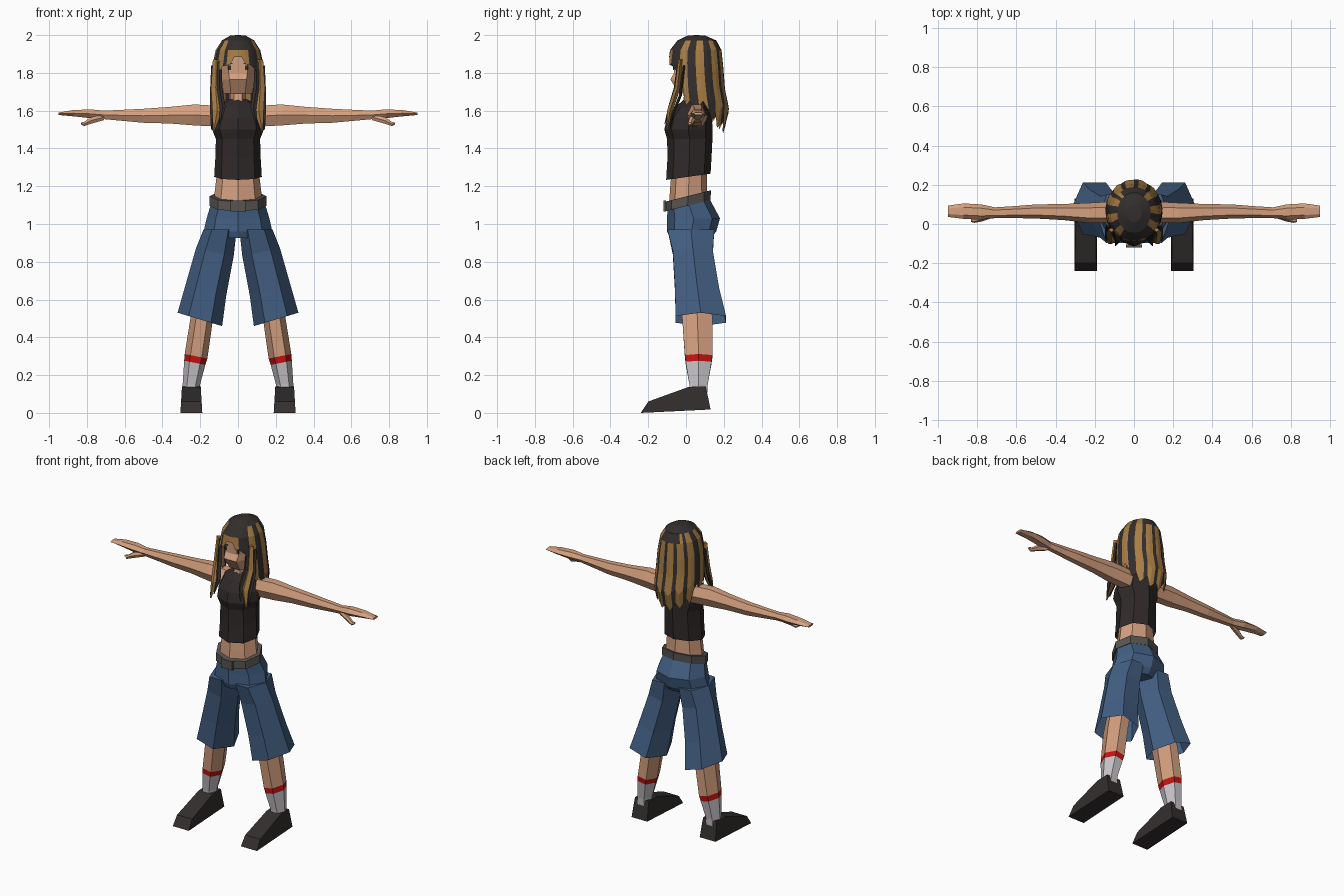
import bpy, bmesh, math
from mathutils import Vector


def mat(name, r, g, b):
    m = bpy.data.materials.new(name)
    m.diffuse_color = (r, g, b, 1)
    return m


SKIN = mat("skin", 0.66, 0.35, 0.21)
DENIM = mat("denim", 0.056, 0.115, 0.225)
SHIRT = mat("shirt_black", 0.029, 0.023, 0.022)
SHOE = mat("shoe_black", 0.034, 0.028, 0.028)
BLONDE = mat("hair_blonde", 0.39, 0.205, 0.058)
DARK = mat("hair_dark", 0.032, 0.027, 0.026)
BELT = mat("belt_grey", 0.095, 0.088, 0.082)
SOCK = mat("sock_grey", 0.58, 0.56, 0.58)
RED = mat("sock_red", 0.58, 0.006, 0.006)


def finish(name, bm, mats, mirror=False):
    bmesh.ops.recalc_face_normals(bm, faces=bm.faces)
    me = bpy.data.meshes.new(name)
    bm.to_mesh(me)
    bm.free()
    for m in mats:
        me.materials.append(m)
    ob = bpy.data.objects.new(name, me)
    bpy.context.collection.objects.link(ob)
    if mirror:
        ob.modifiers.new("mirror", 'MIRROR').use_clip = False
    return ob


def ring(z, cx, rx, y0, y1, n=8, tx=0.0, ty=0.0):
    """Horizontal section; tx and ty tilt it along x and y."""
    cy, ry = (y0 + y1) / 2, (y1 - y0) / 2
    if n == 6:
        ry /= math.sin(math.pi / 3)
    pts = []
    for i in range(n):
        a = 2 * math.pi * i / n
        dx, dy = rx * math.cos(a), ry * math.sin(a)
        pts.append(Vector((cx + dx, cy + dy, z + tx * dx + ty * dy)))
    return pts


def xring(x, y0, y1, z0, z1):
    """Six-sided section across the x axis."""
    cy, ry, cz, rz = (y0 + y1) / 2, (y1 - y0) / 2, (z0 + z1) / 2, (z1 - z0) / 2
    return [Vector((x, cy + ry * math.cos(a), cz + rz * math.sin(a) / 0.866))
            for a in (math.pi * i / 3 for i in range(6))]


def loft(name, rings, mats, seg=None, caps=(True, True), mirror=False):
    bm = bmesh.new()
    vs = [[bm.verts.new(p) for p in r] for r in rings]
    n = len(vs[0])
    for k in range(len(vs) - 1):
        for i in range(n):
            j = (i + 1) % n
            f = bm.faces.new((vs[k][i], vs[k][j], vs[k + 1][j], vs[k + 1][i]))
            f.material_index = seg[k] if seg else 0
    for cap, r in zip(caps, (vs[0], vs[-1])):
        if cap:
            bm.faces.new(r)
    return finish(name, bm, mats, mirror)


def box(name, lo, hi, m, mirror=False):
    bm = bmesh.new()
    bmesh.ops.create_cube(bm, size=1)
    for v in bm.verts:
        v.co = Vector([(lo[i] + hi[i]) / 2 + v.co[i] * (hi[i] - lo[i]) for i in range(3)])
    return finish(name, bm, [m], mirror)


# Torso: bare waist, cropped shirt, neck
loft("midriff", [ring(1.08, 0, 0.135, -0.09, 0.12), ring(1.18, 0, 0.122, -0.085, 0.112),
                 ring(1.30, 0, 0.108, -0.075, 0.11)], [SKIN])
loft("shirt", [ring(1.25, 0, 0.126, -0.105, 0.13, ty=0.14),
               ring(1.35, 0, 0.12, -0.098, 0.135), ring(1.45, 0, 0.117, -0.10, 0.14),
               ring(1.50, 0, 0.137, -0.115, 0.14), ring(1.56, 0, 0.134, -0.10, 0.138),
               ring(1.62, 0, 0.115, -0.055, 0.125), ring(1.66, 0, 0.05, -0.01, 0.10)],
     [SHIRT], caps=(False, True))
loft("neck", [ring(1.58, 0, 0.045, -0.02, 0.09, 6), ring(1.75, 0, 0.042, -0.005, 0.09, 6)], [SKIN])

# Arms with flat hands and a thumb
loft("arm", [xring(0.10, 0.005, 0.115, 1.515, 1.625), xring(0.23, 0.005, 0.108, 1.522, 1.633),
             xring(0.36, 0.02, 0.102, 1.532, 1.62), xring(0.50, 0.028, 0.10, 1.536, 1.61),
             xring(0.60, 0.03, 0.092, 1.545, 1.605), xring(0.71, 0.03, 0.085, 1.555, 1.60),
             xring(0.78, 0.022, 0.10, 1.56, 1.607), xring(0.87, 0.026, 0.105, 1.57, 1.603),
             xring(0.95, 0.036, 0.094, 1.577, 1.59)], [SKIN], mirror=True)
loft("thumb", [xring(0.71, 0.035, 0.065, 1.55, 1.58), xring(0.78, 0.012, 0.045, 1.53, 1.565),
               xring(0.815, 0.006, 0.035, 1.518, 1.54), xring(0.832, 0.01, 0.03, 1.528, 1.538)],
     [SKIN], mirror=True)

# Belt and buckle
loft("belt", [ring(1.097, 0, 0.152, -0.112, 0.13, ty=0.25),
              ring(1.148, 0, 0.15, -0.112, 0.132, ty=0.25)], [BELT])
box("buckle", (-0.04, -0.119, 1.066), (0.04, -0.105, 1.124), BELT)

# Wide denim shorts
loft("shorts_hips", [ring(0.925, 0, 0.165, -0.085, 0.13), ring(0.96, 0, 0.182, -0.10, 0.16),
                     ring(1.03, 0, 0.166, -0.10, 0.18), ring(1.11, 0, 0.142, -0.098, 0.125, ty=0.2)],
     [DENIM])
loft("shorts_leg", [ring(0.495, 0.202, 0.118, -0.055, 0.212, 6, tx=0.3),
                    ring(0.65, 0.17, 0.108, -0.058, 0.175, 6, tx=0.25),
                    ring(0.85, 0.123, 0.10, -0.07, 0.142, 6, tx=0.2),
                    ring(0.97, 0.095, 0.088, -0.098, 0.15, 6)],
     [DENIM], caps=(False, True), mirror=True)

# Legs with socks and a red band
loft("lower_leg", [ring(0.10, 0.25, 0.046, 0.02, 0.112, 6), ring(0.15, 0.247, 0.046, 0.018, 0.115, 6),
                   ring(0.265, 0.229, 0.056, -0.002, 0.135, 6, tx=0.2),
                   ring(0.30, 0.222, 0.06, -0.006, 0.14, 6, tx=0.2),
                   ring(0.50, 0.192, 0.06, -0.02, 0.14, 6), ring(0.78, 0.13, 0.065, -0.02, 0.12, 6)],
     [SOCK, RED, SKIN], seg=[0, 0, 1, 2, 2], mirror=True)

# Shoes: side profile (y, z) spread across the foot
profile = [(0.13, 0.018), (-0.24, 0.0), (-0.20, 0.06), (0.015, 0.138), (0.105, 0.14)]
loft("shoe", [[Vector((0.247 + s * (0.058 - 0.06 * z), y, z)) for y, z in profile]
              for s in (-1, 1)], [SHOE], mirror=True)

# Head with angled jaw, and eyes
loft("head", [ring(1.69, 0, 0.075, -0.035, 0.08, 6), ring(1.765, 0, 0.09, -0.083, 0.13, 6),
              ring(1.80, 0, 0.098, -0.063, 0.15, 6), ring(1.90, 0, 0.10, -0.066, 0.16, 6),
              ring(1.95, 0, 0.07, -0.03, 0.13, 6)], [SKIN])
box("eye", (0.038, -0.070, 1.815), (0.054, -0.062, 1.838), DARK, True)
box("eyebrow", (0.028, -0.070, 1.846), (0.058, -0.062, 1.852), DARK, True)

# Hair shell: section table (z, half width, front y, back y)
SECT = [(1.998, 0.04, 0.01, 0.10), (1.972, 0.085, -0.045, 0.16), (1.92, 0.118, -0.085, 0.188),
        (1.84, 0.135, -0.095, 0.197), (1.72, 0.144, -0.09, 0.205), (1.60, 0.146, -0.085, 0.23),
        (1.45, 0.125, -0.08, 0.19)]
N = 40


def section(z):
    for a, b in zip(SECT, SECT[1:]):
        if z >= b[0]:
            f = (a[0] - z) / (a[0] - b[0])
            return [p + (q - p) * f for p, q in zip(a, b)]
    return SECT[-1]


def hair_point(t, z):
    _, rx, y0, y1 = section(z)
    return Vector((rx * math.sin(t), (y0 + y1) / 2 - (y1 - y0) / 2 * math.cos(t), z))


def hair_end(i):
    """Lower edge: short fringe in front, long and ragged behind."""
    d = abs((i + N // 2) % N - N // 2) * 360 / N
    jag = 0.025 * (i % 3)
    if d < 12:
        return 1.885
    if d < 58:
        return 1.865 - 0.0012 * (d - 12) - jag * 0.3
    if d < 112:
        return 1.60 + jag
    return 1.53 - 0.0009 * (d - 112) + jag


bm = bmesh.new()
crown = bm.verts.new((0, 0.055, 2.0))
cols = []
for i in range(N):
    t, end = 2 * math.pi * i / N, hair_end(i)
    zs = [s[0] for s in SECT[:3]] + [1.92 + (end - 1.92) * k / 4 for k in range(1, 5)]
    cols.append([bm.verts.new(hair_point(t, z)) for z in zs])
STRIPES = "1110001100" "1100110110" "1101101100" "1100110111"
for i in range(N):
    a, b = cols[i], cols[(i + 1) % N]
    bm.faces.new((crown, a[0], b[0]))
    for k in range(len(a) - 1):
        f = bm.faces.new((a[k], a[k + 1], b[k + 1], b[k]))
        # dark crown, streaks growing from the sides
        side = abs(math.sin(2 * math.pi * (i + 0.5) / N)) > 0.6
        f.material_index = int(STRIPES[i]) if k > 1 or (k == 1 and side) else 0
finish("hair", bm, [DARK, BLONDE])


# Loose locks falling over the shoulders
def lock(name, path, m):
    rings = [[Vector((x - w, y, z)), Vector((x, y - w * 0.6, z)),
              Vector((x + w, y, z)), Vector((x, y + w * 0.6, z))] for x, y, z, w in path]
    loft(name, rings, [m], mirror=True)


lock("front_lock", [(0.115, -0.03, 1.87, 0.018), (0.118, -0.045, 1.72, 0.025),
                    (0.11, -0.085, 1.60, 0.026), (0.128, -0.10, 1.49, 0.004)], BLONDE)
lock("inner_lock", [(0.098, -0.04, 1.86, 0.010), (0.098, -0.055, 1.72, 0.016),
                    (0.082, -0.085, 1.62, 0.016), (0.095, -0.112, 1.53, 0.003)], DARK)
lock("outer_lock", [(0.132, -0.01, 1.84, 0.010), (0.135, -0.03, 1.68, 0.014),
                    (0.135, -0.07, 1.58, 0.012), (0.14, -0.085, 1.50, 0.003)], DARK)
